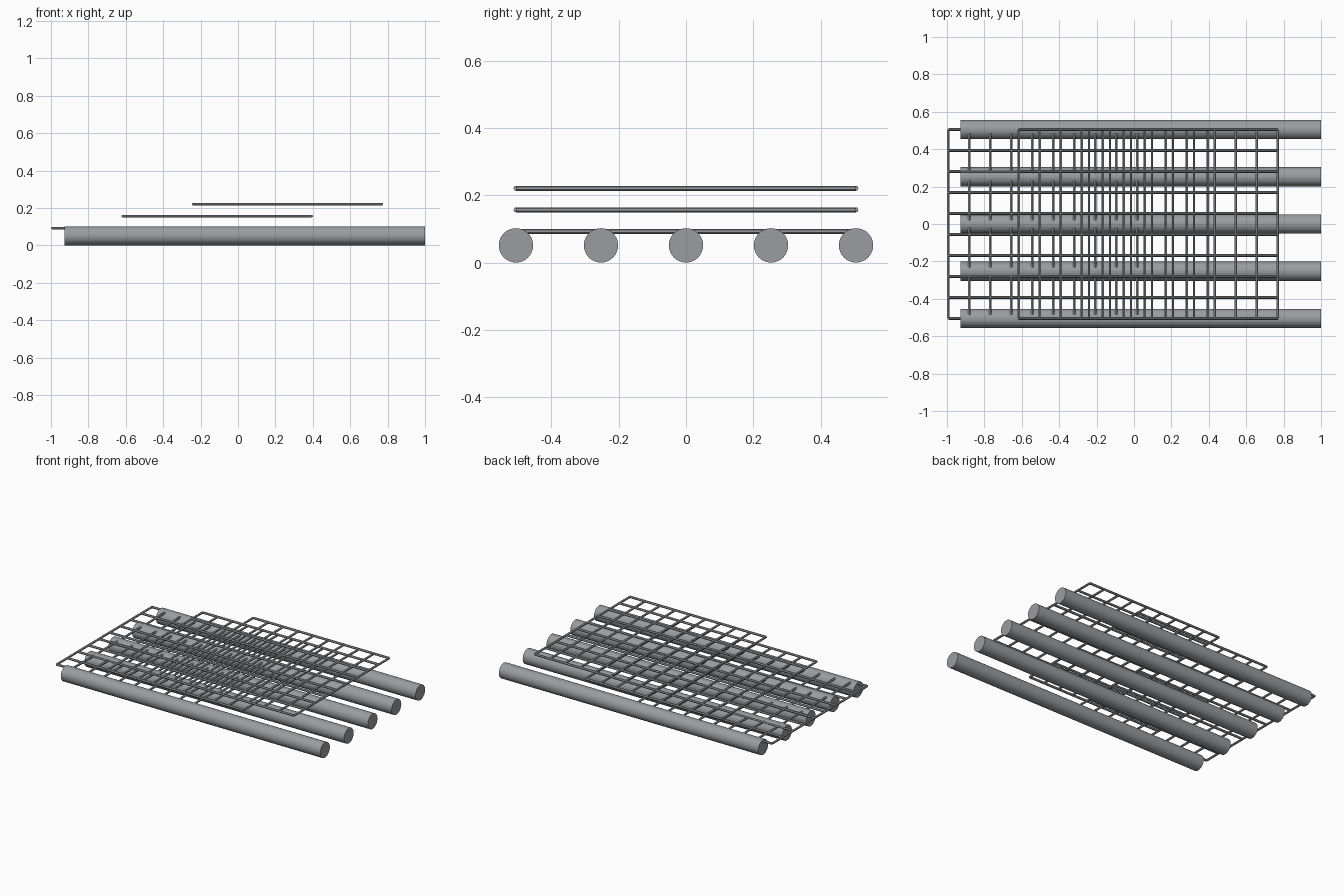
import bpy, bmesh, math
from mathutils import Matrix

if "Cube" in bpy.data.objects:
    bpy.data.objects.remove(bpy.data.objects["Cube"])


def material(name, rgb):
    m = bpy.data.materials.new(name)
    m.diffuse_color = (*rgb, 1.0)
    m.use_nodes = True
    m.node_tree.nodes["Principled BSDF"].inputs["Base Color"].default_value = m.diffuse_color
    return m


steel_grey = material("steel grey", (0.325, 0.335, 0.35))

ALONG_X = Matrix.Rotation(math.radians(90), 4, 'Y')
ALONG_Y = Matrix.Rotation(math.radians(90), 4, 'X')


def add_rod(bm, centre, turn, length, radius, sides):
    """Capped cylinder turned along an axis."""
    bmesh.ops.create_cone(bm, cap_ends=True, segments=sides,
                          radius1=radius, radius2=radius, depth=length,
                          matrix=Matrix.Translation(centre) @ turn)


def finish(bm, name):
    mesh = bpy.data.meshes.new(name)
    bm.to_mesh(mesh)
    bm.free()
    mesh.materials.append(steel_grey)
    obj = bpy.data.objects.new(name, mesh)
    bpy.context.collection.objects.link(obj)


HALF = 0.505      # half width of the stack
PIPE_R = 0.051
WIRE_R = 0.0075

# five parallel pipes
for i in range(5):
    y = -HALF + i * HALF / 2
    bm = bmesh.new()
    add_rod(bm, (0.0365, y, PIPE_R), ALONG_X, 1.927, PIPE_R, 32)
    finish(bm, f"pipe_{i + 1}")

# three square grids of six-sided wire, each stepped along x and up
for k in range(3):
    xc, z = -0.4875 + 0.376 * k, 0.0925 + 0.064 * k
    bm = bmesh.new()
    for i in range(10):
        s = -HALF + i * 2 * HALF / 9
        add_rod(bm, (xc, s, z), ALONG_X, 2 * HALF, WIRE_R, 6)
        add_rod(bm, (xc + s, 0, z), ALONG_Y, 2 * HALF, WIRE_R, 6)
    finish(bm, f"wire_grid_{k + 1}")
